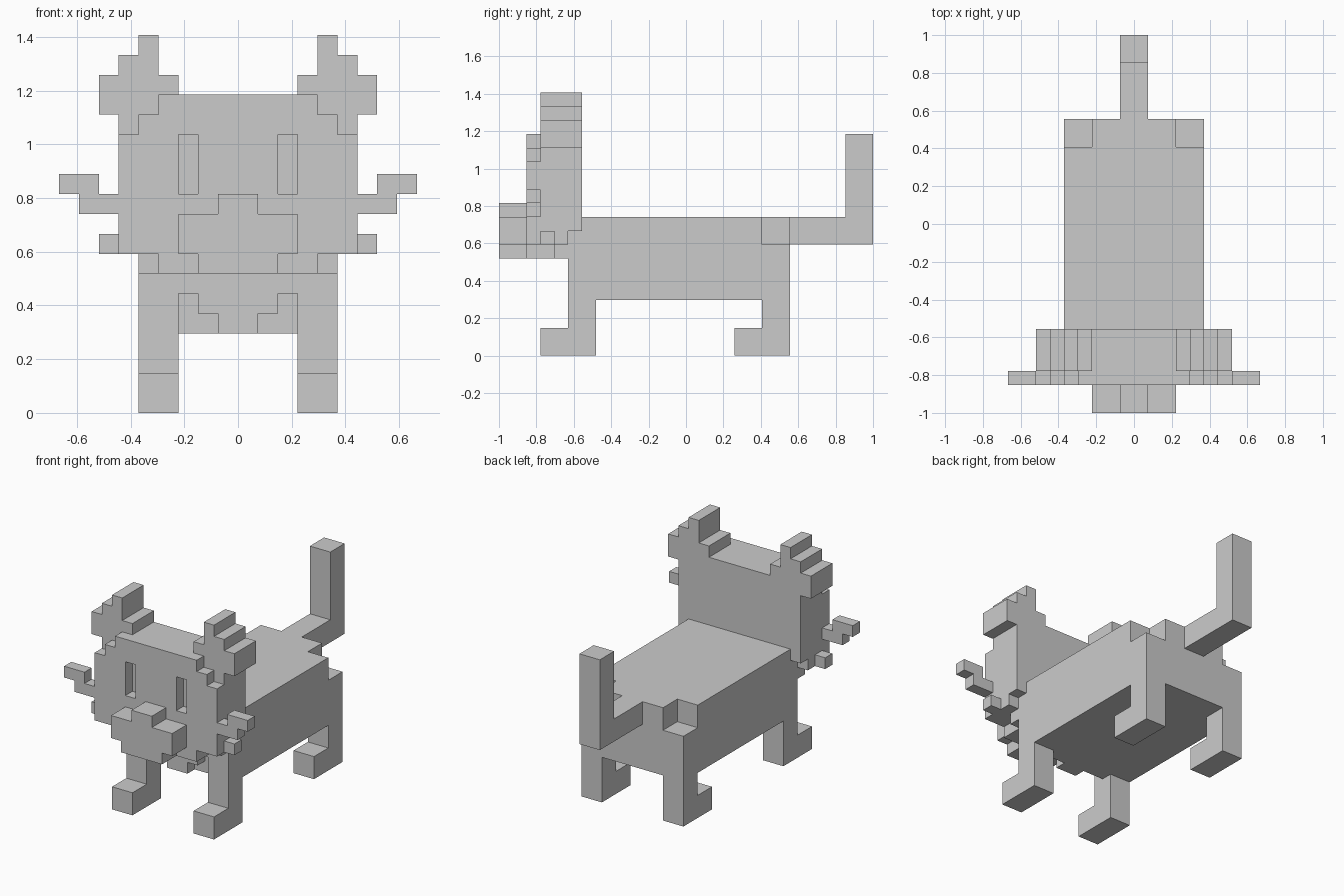
import bpy
import bmesh

if "Cube" in bpy.data.objects:
    bpy.data.objects.remove(bpy.data.objects["Cube"], do_unlink=True)

U = 2 / 27  # size of one block

grey = bpy.data.materials.new("plain_grey")
grey.use_nodes = True
colour = (0.6, 0.6, 0.6, 1)
grey.diffuse_color = colour
grey.node_tree.nodes["Principled BSDF"].inputs["Base Color"].default_value = colour


def slab(name, loops, y0, y1):
    """Extrude closed (x, z) loops from y0 to y1; inner loops become holes."""
    bm = bmesh.new()
    edges = []
    for loop in loops:
        verts = [bm.verts.new((x * U, y0 * U, z * U)) for x, z in loop]
        edges += [bm.edges.new((verts[i - 1], verts[i])) for i in range(len(verts))]
    bmesh.ops.triangle_fill(bm, edges=edges, use_beauty=True)
    cap = bmesh.ops.extrude_face_region(bm, geom=bm.faces[:], use_keep_orig=True)
    moved = [v for v in cap["geom"] if isinstance(v, bmesh.types.BMVert)]
    bmesh.ops.translate(bm, verts=moved, vec=(0, (y1 - y0) * U, 0))
    bmesh.ops.recalc_face_normals(bm, faces=bm.faces[:])
    bmesh.ops.dissolve_limit(bm, angle_limit=0.01, verts=bm.verts[:], edges=bm.edges[:])
    mesh = bpy.data.meshes.new(name)
    bm.to_mesh(mesh)
    bm.free()
    mesh.materials.append(grey)
    obj = bpy.data.objects.new(name, mesh)
    bpy.context.collection.objects.link(obj)
    return obj


def rect(x0, x1, z0, z1):
    return [(x0, z0), (x1, z0), (x1, z1), (x0, z1)]


def flip(loop):
    return [(-x, z) for x, z in reversed(loop)]


def whole(half):
    """Mirror the +x half of an outline into a closed loop."""
    return half + flip(half)


def box(name, half_width, z0, z1, y0, y1):
    slab(name, [rect(-half_width, half_width, z0, z1)], y0, y1)


def pair(name, loop, y0, y1):
    slab("left_" + name, [loop], y0, y1)
    slab("right_" + name, [flip(loop)], y0, y1)


# Body: arched chest, long torso, notched hips
slab("chest", [whole([(1, 4), (1, 5), (2, 5), (2, 6), (3, 6), (3, 4), (5, 4), (5, 9)])],
     -8.5, -7.5)
box("torso", 5, 4, 10, -7.5, 5.5)
slab("hips", [whole([(5, 4), (5, 8), (3, 8), (3, 10)])], 5.5, 7.5)

# Legs with forward-pointing paws
for end, y in (("front", -8.5), ("rear", 5.5)):
    pair(end + "_leg", rect(3, 5, 0, 4), y, y + 2)
    pair(end + "_paw", rect(3, 5, 0, 2), y - 2, y)

# Tail
box("tail_base", 1, 8, 10, 7.5, 11.5)
box("tail_upright", 1, 8, 16, 11.5, 13.5)

# Head, face with eye sockets, and throat
box("head", 6, 9, 16, -10.5, -7.5)
box("head_underside", 6, 8, 9, -10.5, -8.5)
eye = rect(2, 3, 11, 14)
slab("face", [whole([(6, 8), (6, 14), (5, 14), (5, 15), (4, 15), (4, 16)]), eye, flip(eye)],
     -11.5, -10.5)
box("chin", 4, 7, 8, -11.5, -9.5)
box("throat", 5, 7, 8, -9.5, -8.5)

# Muzzle
slab("muzzle", [whole([(2, 7), (2, 8), (3, 8), (3, 10), (1, 10), (1, 11)])], -13.5, -11.5)

# Ears, stepped around the head's top corners
pair("ear", [(3, 16), (6, 16), (6, 15), (7, 15), (7, 17), (6, 17), (6, 18), (5, 18),
             (5, 19), (4, 19), (4, 17), (3, 17)], -10.5, -7.5)

# Whiskers
pair("upper_whisker", [(6, 10), (8, 10), (8, 11), (9, 11), (9, 12), (7, 12), (7, 11), (6, 11)],
     -11.5, -10.5)
pair("lower_whisker", rect(6, 7, 8, 9), -10.5, -9.5)
